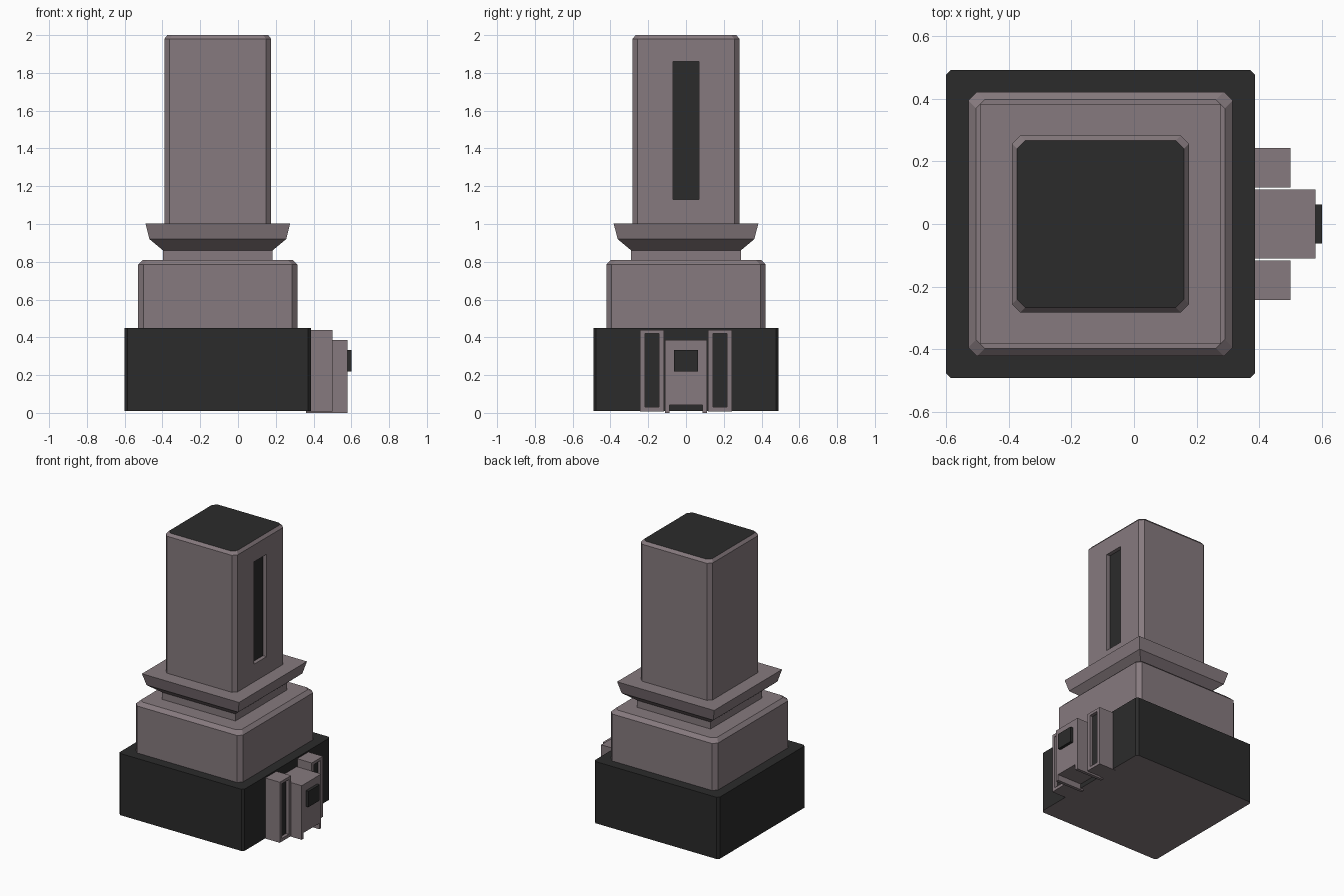
import bpy, bmesh

if "Cube" in bpy.data.objects:
    bpy.data.objects.remove(bpy.data.objects["Cube"])

CX = -0.107  # tower axis


def material(name, rgb):
    m = bpy.data.materials.new(name)
    m.diffuse_color = (*rgb, 1)
    m.use_nodes = True
    m.node_tree.nodes["Principled BSDF"].inputs["Base Color"].default_value = m.diffuse_color
    return m


STONE = material("mauve_stone", (0.24, 0.195, 0.21))
DARK = material("dark_metal", (0.024, 0.024, 0.024))


def finish(name, bm, *mats):
    bmesh.ops.recalc_face_normals(bm, faces=bm.faces)
    me = bpy.data.meshes.new(name)
    bm.to_mesh(me)
    bm.free()
    for m in mats:
        me.materials.append(m)
    ob = bpy.data.objects.new(name, me)
    bpy.context.collection.objects.link(ob)
    return ob


def stack(name, cx, cy, levels, mats, chamfer=0, special=None):
    """Stack of rectangles (half_x, half_y, z); chamfer cuts the upright edges.
    special = (z direction, material slot) recolours the cap on that side."""
    bm = bmesh.new()
    rings = []
    for i, (hx, hy, z) in enumerate(levels):
        c = chamfer
        if c:
            pts = [(hx, hy - c), (hx - c, hy), (c - hx, hy), (-hx, hy - c),
                   (-hx, c - hy), (c - hx, -hy), (hx - c, -hy), (hx, c - hy)]
        else:
            pts = [(hx, hy), (-hx, hy), (-hx, -hy), (hx, -hy)]
        rings.append([bm.verts.new((cx + x, cy + y, z)) for x, y in pts])
    n = len(rings[0])
    for a, b in zip(rings, rings[1:]):
        for k in range(n):
            bm.faces.new((a[k], a[(k + 1) % n], b[(k + 1) % n], b[k]))
    bottom = bm.faces.new(rings[0][::-1])
    top = bm.faces.new(rings[-1])
    if special:
        (top if special[0] > 0 else bottom).material_index = special[1]
    return finish(name, bm, *mats)


def box(name, x, y, z, mat):
    return stack(name, sum(x) / 2, sum(y) / 2,
                 [((x[1] - x[0]) / 2, (y[1] - y[0]) / 2, h) for h in z], [mat])


def recess(ob, name, face_x, y, z, depth):
    """Sink a pocket into a +x face and line its floor with a dark panel."""
    cutter = box(name + "_cutter", (face_x - depth, face_x + 0.1), y, z, STONE)
    cutter.hide_render = True
    mod = ob.modifiers.new("pocket", 'BOOLEAN')
    mod.operation = 'DIFFERENCE'
    mod.solver = 'EXACT'
    mod.object = cutter
    bpy.context.view_layer.objects.active = ob
    bpy.ops.object.modifier_apply(modifier=mod.name)
    bpy.data.objects.remove(cutter)
    box(name, (face_x - depth - 0.005, face_x - depth + 0.003), y, z, DARK)


# dark plinth with a stone underside
stack("plinth", CX, 0, [(0.493, 0.491, 0.01), (0.493, 0.491, 0.45)],
      [DARK, STONE], 0.015, (-1, 1))

# stepped block with chamfered shoulders
stack("lower_block", CX, 0, [(0.422, 0.422, 0.44), (0.422, 0.422, 0.785), (0.397, 0.397, 0.81)],
      [STONE], 0.028)

# flared collar on a short neck
stack("collar", CX, 0, [(h, h, z) for h, z in
      ((0.29, 0.80), (0.29, 0.86), (0.362, 0.92), (0.383, 1.003))], [STONE])

# tall shaft with dark cap and slit window
shaft = stack("shaft", CX, 0, [(0.283, 0.283, 0.98), (0.283, 0.283, 1.98), (0.267, 0.267, 2.0)],
              [STONE, DARK], 0.027, (1, 1))
recess(shaft, "slit_window", CX + 0.283, (-0.07, 0.07), (1.13, 1.86), 0.03)

# gate posts either side of the entrance
for side, s in (("left", -1), ("right", 1)):
    post = box("gate_post_" + side, (0.36, 0.50), sorted((s * 0.117, s * 0.243)), (0.008, 0.44), STONE)
    recess(post, "post_panel_" + side, 0.50, sorted((s * 0.142, s * 0.218)), (0.03, 0.42), 0.025)
    box("entrance_foot_" + side, (0.36, 0.58), sorted((s * 0.088, s * 0.11)), (0, 0.05), STONE)

# entrance block with protruding window
box("entrance", (0.36, 0.58), (-0.11, 0.11), (0.042, 0.386), STONE)
box("entrance_window", (0.57, 0.60), (-0.063, 0.063), (0.22, 0.333), DARK)
